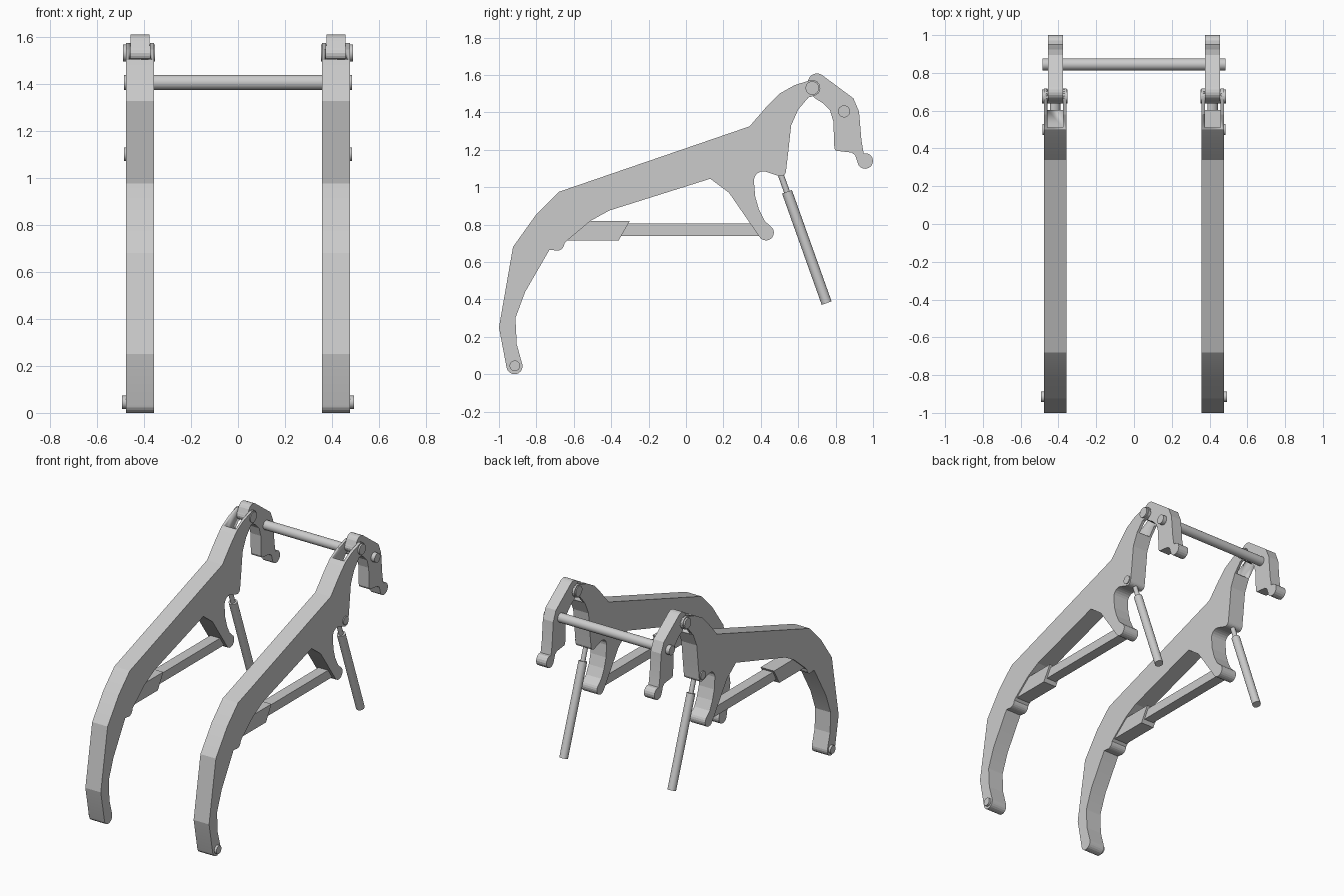
import bpy, bmesh, math
from mathutils import Vector

if "Cube" in bpy.data.objects:
    bpy.data.objects.remove(bpy.data.objects["Cube"])

steel = bpy.data.materials.new("steel grey")
steel.diffuse_color = (0.60, 0.60, 0.60, 1)
steel.use_nodes = True
steel.node_tree.nodes["Principled BSDF"].inputs["Base Color"].default_value = steel.diffuse_color


def arc(cy, cz, r, a0, a1, n=10):
    """Points on an arc in the side plane, angles in degrees."""
    return [(cy + r * math.cos(math.radians(a0 + (a1 - a0) * i / n)),
             cz + r * math.sin(math.radians(a0 + (a1 - a0) * i / n))) for i in range(n + 1)]


def finish(name, bm, angle):
    bmesh.ops.recalc_face_normals(bm, faces=bm.faces)
    mesh = bpy.data.meshes.new(name)
    bm.to_mesh(mesh)
    bm.free()
    mesh.materials.append(steel)
    ob = bpy.data.objects.new(name, mesh)
    bpy.context.collection.objects.link(ob)
    bpy.ops.object.select_all(action='DESELECT')
    ob.select_set(True)
    bpy.context.view_layer.objects.active = ob
    bpy.ops.object.shade_smooth_by_angle(angle=math.radians(angle))
    return ob


def plate(name, profile, x0, x1):
    """Extrude a side profile of (y, z) points from x0 to x1."""
    bm = bmesh.new()
    face = bm.faces.new([bm.verts.new((x0, y, z)) for y, z in profile])
    new = bmesh.ops.extrude_face_region(bm, geom=[face])["geom"]
    bmesh.ops.translate(bm, vec=(x1 - x0, 0, 0),
                        verts=[v for v in new if isinstance(v, bmesh.types.BMVert)])
    return finish(name, bm, 10)


def rod(name, a, b, r):
    """Cylinder between two points."""
    a, b = Vector(a), Vector(b)
    bm = bmesh.new()
    bmesh.ops.create_cone(bm, cap_ends=True, segments=32, radius1=r, radius2=r, depth=(b - a).length)
    bm.transform((b - a).to_track_quat('Z', 'Y').to_matrix().to_4x4())
    bmesh.ops.translate(bm, vec=(a + b) / 2, verts=bm.verts)
    return finish(name, bm, 30)


# main arm outline: outer edge, forked tip, lobe, hook and foot
arm_profile = (
    [(-1.0, 0.25), (-0.925, 0.68), (-0.80, 0.855), (-0.68, 0.975), (0.34, 1.325),
     (0.435, 1.435), (0.50, 1.50), (0.58, 1.545)]
    + arc(0.675, 1.53, 0.043, 105, -75)
    + [(0.655, 1.48), (0.60, 1.415), (0.562, 1.33), (0.548, 1.20), (0.535, 1.09)]
    + arc(0.505, 1.088, 0.03, -10, -100, 5)
    + arc(0.413, 1.035, 0.05, 70, 180, 6)
    + [(0.37, 0.95), (0.39, 0.88), (0.42, 0.82)]
    + arc(0.428, 0.757, 0.042, 38, -145)
    + [(0.23, 0.97), (0.13, 1.045), (-0.41, 0.875), (-0.51, 0.82), (-0.635, 0.715)]
    + arc(-0.69, 0.70, 0.04, 0, -110, 6)
    + [(-0.73, 0.665), (-0.86, 0.44), (-0.912, 0.30), (-0.905, 0.16)]
    + arc(-0.917, 0.043, 0.043, 10, -170))

# latch head outline
head_profile = (
    arc(0.70, 1.56, 0.048, 150, 55, 5)
    + [(0.895, 1.475), (0.925, 1.405), (0.938, 1.25), (0.95, 1.18)]
    + arc(0.958, 1.14, 0.042, 70, -150)
    + [(0.905, 1.17), (0.885, 1.185), (0.80, 1.195), (0.793, 1.21), (0.788, 1.35),
       (0.77, 1.41), (0.73, 1.45), (0.69, 1.475)]
    + arc(0.675, 1.53, 0.038, -90, -180, 5))

sleeve_profile = [(-0.69, 0.715), (-0.69, 0.82), (-0.30, 0.82), (-0.36, 0.715)]
bar_profile = [(-0.42, 0.74), (-0.42, 0.805), (0.38, 0.805), (0.43, 0.74)]
slot_profile = [(0.51, 1.42), (0.51, 1.70), (0.80, 1.70), (0.80, 1.42)]

for side, s in (("left", -1), ("right", 1)):
    arm = plate(side + "_arm", arm_profile, s * 0.358, s * 0.477)
    # slot in the arm tip that receives the head
    slot = plate(side + "_slot_cutter", slot_profile, s * 0.375, s * 0.457)
    slot.hide_render = True
    slot.hide_set(True)
    cut = arm.modifiers.new("slot", 'BOOLEAN')
    cut.operation = 'DIFFERENCE'
    cut.solver = 'EXACT'
    cut.object = slot

    plate(side + "_latch_head", head_profile, s * 0.376, s * 0.456)
    # brace under the arm
    plate(side + "_brace_sleeve", sleeve_profile, s * 0.366, s * 0.468)
    plate(side + "_brace_bar", bar_profile, s * 0.38, s * 0.454)
    # pins
    rod(side + "_head_pin", (s * 0.352, 0.675, 1.53), (s * 0.488, 0.675, 1.53), 0.036)
    rod(side + "_ram_pin", (s * 0.40, 0.50, 1.10), (s * 0.484, 0.50, 1.10), 0.029)
    rod(side + "_foot_pin", (s * 0.40, -0.915, 0.045), (s * 0.493, -0.915, 0.045), 0.028)
    # hydraulic ram
    rod(side + "_ram_rod", (s * 0.417, 0.495, 1.10), (s * 0.417, 0.56, 0.917), 0.016)
    rod(side + "_ram_body", (s * 0.417, 0.54, 0.975), (s * 0.417, 0.752, 0.38), 0.028)

# bar joining both heads
rod("cross_bar", (-0.484, 0.845, 1.405), (0.484, 0.845, 1.405), 0.032)
